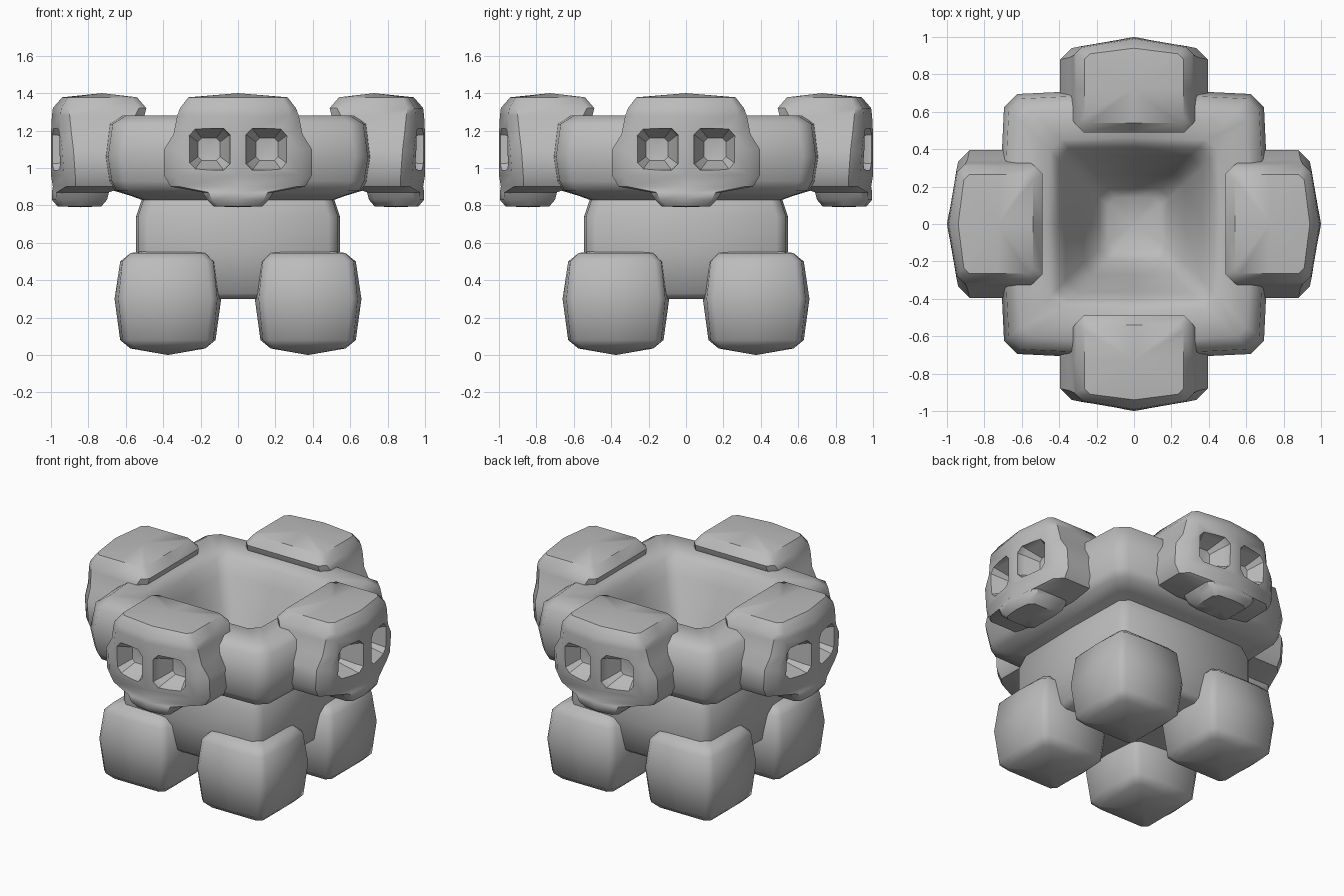
import bpy, bmesh, math
from mathutils import Matrix, Vector

cube = bpy.data.objects.get("Cube")
if cube:
    bpy.data.objects.remove(cube, do_unlink=True)

stone = bpy.data.materials.new("grey stone")
stone.use_nodes = True
GREY = (0.5, 0.5, 0.5, 1)
stone.diffuse_color = GREY
stone.node_tree.nodes["Principled BSDF"].inputs["Base Color"].default_value = GREY


def ring(z, w, y0, y1, cut, front=0.0, side=0.0, back=0.0):
    """Rectangle with cut corners and sides that swell in the middle."""
    mid = (y0 + y1) / 2
    half = [(0, y0 - front), (w - cut, y0), (w, y0 + cut), (w + side, mid),
            (w, y1 - cut), (w - cut, y1), (0, y1 + back)]
    mirrored = [(-x, y) for x, y in reversed(half[1:-1])]
    return [Vector((x, y, z)) for x, y in half + mirrored]


def square(z, h, cut, swell=0.0):
    return ring(z, h, -h, h, cut, swell, swell, swell)


def loft(name, rings, low, high, angle=50, matrix=Matrix()):
    """Skin stacked rings and close both ends with a raised centre point."""
    bm = bmesh.new()
    rows = [[bm.verts.new(p) for p in r] for r in rings]
    n = len(rows[0])
    for a, b in zip(rows, rows[1:]):
        for i in range(n):
            j = (i + 1) % n
            bm.faces.new((a[i], a[j], b[j], b[i]))
    for row, z in ((rows[0], low), (rows[-1], high)):
        c = sum((v.co for v in row), Vector()) / n
        tip = bm.verts.new((c.x, c.y, z))
        for i in range(n):
            bm.faces.new((row[i], row[(i + 1) % n], tip))
    bm.transform(matrix)
    bmesh.ops.recalc_face_normals(bm, faces=bm.faces)
    mesh = bpy.data.meshes.new(name)
    bm.to_mesh(mesh)
    bm.free()
    mesh.materials.append(stone)
    ob = bpy.data.objects.new(name, mesh)
    bpy.context.collection.objects.link(ob)
    smooth(ob, angle)
    return ob


def activate(ob):
    bpy.ops.object.select_all(action="DESELECT")
    ob.select_set(True)
    bpy.context.view_layer.objects.active = ob


def smooth(ob, angle):
    activate(ob)
    bpy.ops.object.shade_smooth_by_angle(angle=math.radians(angle))


# Bowl: base, flared rim and hollow in one skin
loft("bowl", [
    square(0.30, 0.47, 0.05),
    square(0.33, 0.51, 0.05),
    square(0.55, 0.535, 0.05, 0.01),
    square(0.74, 0.535, 0.05, 0.01),
    square(0.83, 0.505, 0.05, 0.01),
    square(0.85, 0.56, 0.05, 0.01),
    square(0.88, 0.65, 0.06, 0.02),
    square(0.93, 0.675, 0.07, 0.03),
    square(1.06, 0.695, 0.07, 0.03),
    square(1.235, 0.67, 0.07, 0.03),
    square(1.28, 0.60, 0.05, 0.04),
    square(1.28, 0.45, 0.06, 0.01),
    square(1.24, 0.41, 0.06),
    square(1.15, 0.365, 0.07),
    square(0.90, 0.27, 0.06),
    square(0.72, 0.19, 0.05),
    square(0.68, 0.14, 0.04),
], 0.30, 0.68)

# Feet
for sx, side in ((1, "left"), (-1, "right")):
    for sy, end in ((-1, "front"), (1, "back")):
        loft(f"{end}_{side}_foot", [
            square(0.035, 0.20, 0.03),
            square(0.08, 0.243, 0.035, 0.012),
            square(0.30, 0.265, 0.035, 0.02),
            square(0.50, 0.243, 0.035, 0.012),
            square(0.545, 0.20, 0.03),
        ], 0.0, 0.575, 60, Matrix.Translation((0.375 * sx, 0.375 * sy, 0)))

# Skull head: jaw, cheeks and cranium
head = loft("front_skull", [
    ring(0.795, 0.13, -0.955, -0.73, 0.03, 0.01),
    ring(0.83, 0.165, -0.975, -0.70, 0.03, 0.02),
    ring(0.87, 0.19, -0.97, -0.69, 0.03, 0.025),
    ring(0.90, 0.36, -0.92, -0.60, 0.05, 0.07),
    ring(0.96, 0.395, -0.93, -0.60, 0.06, 0.07),
    ring(1.10, 0.395, -0.94, -0.60, 0.06, 0.06),
    ring(1.18, 0.345, -0.95, -0.55, 0.06, 0.05),
    ring(1.28, 0.325, -0.95, -0.50, 0.05, 0.045),
    ring(1.32, 0.31, -0.945, -0.49, 0.04, 0.045),
    ring(1.378, 0.265, -0.91, -0.54, 0.03, 0.03),
], 0.79, 1.40)

# Eye sockets, tapering inward
for sx in (1, -1):
    place = Matrix.Translation((0.155 * sx, -1, 1.10)) @ Matrix.Rotation(math.radians(-90), 4, "X")
    cutter = loft("socket_cutter", [
        square(-0.1, 0.112, 0.035),
        square(0.03, 0.112, 0.035),
        square(0.06, 0.10, 0.03),
        square(0.15, 0.06, 0.02),
    ], -0.1, 0.16, 50, place)
    cutter.hide_render = True
    cut = head.modifiers.new("socket", "BOOLEAN")
    cut.operation = "DIFFERENCE"
    cut.solver = "EXACT"
    cut.object = cutter
    activate(head)
    bpy.ops.object.modifier_apply(modifier=cut.name)
    bpy.data.objects.remove(cutter, do_unlink=True)
smooth(head, 40)

# Same head on the other three sides
for k, name in enumerate(("left", "back", "right"), 1):
    copy = head.copy()
    copy.name = f"{name}_skull"
    copy.data = head.data.copy()
    copy.data.transform(Matrix.Rotation(k * math.pi / 2, 4, "Z"))
    bpy.context.collection.objects.link(copy)
